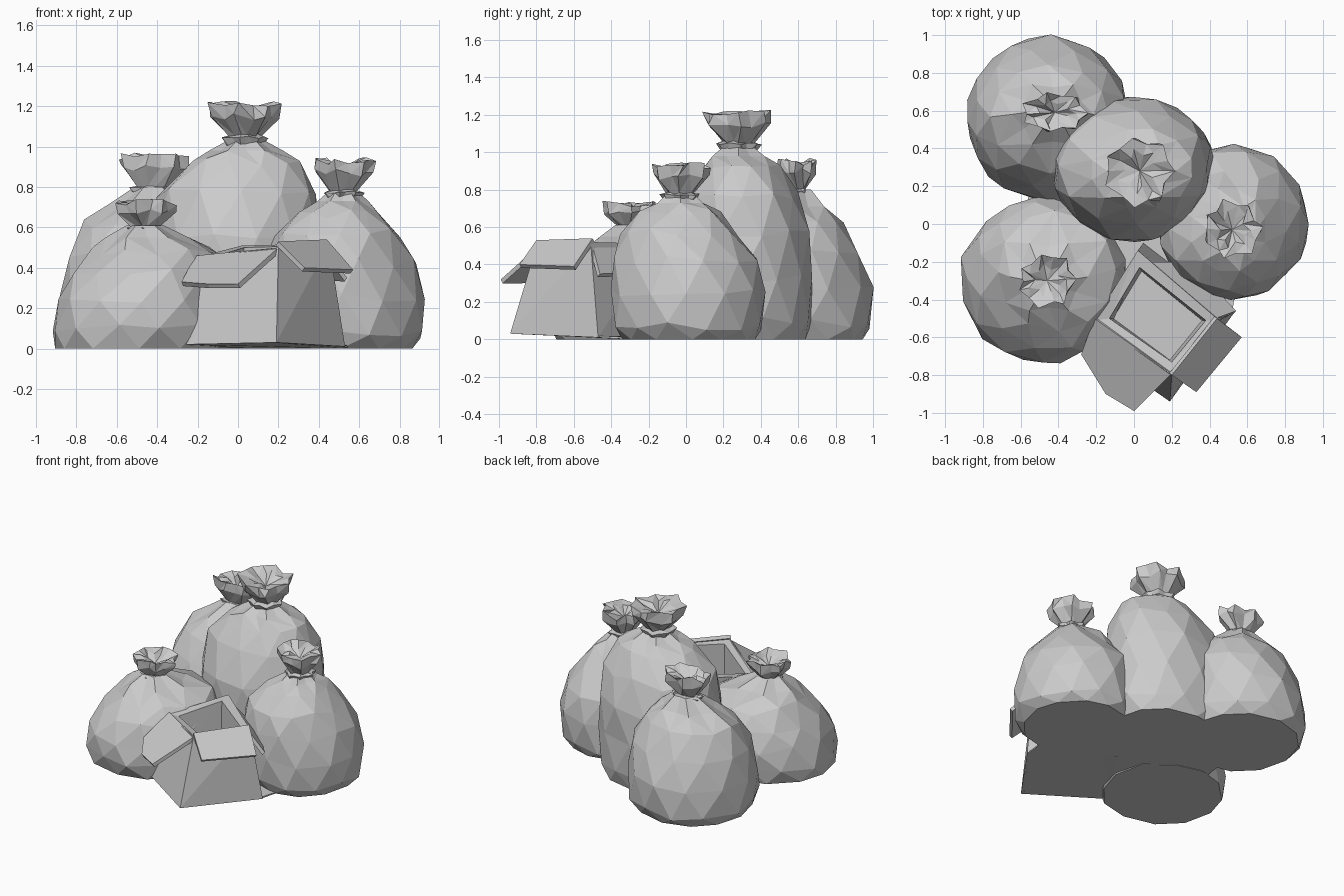
import bpy, bmesh, math, random
from mathutils import Vector

if "Cube" in bpy.data.objects:
    bpy.data.objects.remove(bpy.data.objects["Cube"])

random.seed(11)
grey = bpy.data.materials.new("dull grey")
grey.diffuse_color = (0.6, 0.6, 0.6, 1)
grey.use_nodes = True
grey.node_tree.nodes["Principled BSDF"].inputs["Base Color"].default_value = grey.diffuse_color


def finish(name, bm):
    bmesh.ops.recalc_face_normals(bm, faces=bm.faces)
    mesh = bpy.data.meshes.new(name)
    bm.to_mesh(mesh)
    bm.free()
    mesh.materials.append(grey)
    obj = bpy.data.objects.new(name, mesh)
    bpy.context.collection.objects.link(obj)


def ring(bm, z, cx, cy, rx, ry, n, turn=0.0, pleat=0.0, jitter=0.0, zj=0.0):
    """Uneven ring of points; pleat pushes every second point in and out."""
    verts = []
    for i in range(n):
        a = 2 * math.pi * (i + turn + random.uniform(-1, 1) * jitter * 4) / n
        k = 1 + pleat * (-1) ** i + random.uniform(-jitter, jitter)
        verts.append(bm.verts.new((cx + rx * k * math.cos(a), cy + ry * k * math.sin(a),
                                   z + random.uniform(-zj, zj))))
    return verts


def bridge(bm, low, high, puffed=False):
    """Triangulated strip; puffed picks the outward diagonal, else it is random."""
    n = len(low)
    axis = sum((v.co for v in low + high), Vector()) / (2 * n)
    for i in range(n):
        a, b, c, d = low[i], low[(i + 1) % n], high[(i + 1) % n], high[i]
        if puffed:
            first = ((a.co + c.co) / 2 - axis).length > ((b.co + d.co) / 2 - axis).length
        else:
            first = random.random() < 0.5
        for tri in (((a, b, c), (a, c, d)) if first else ((a, b, d), (b, c, d))):
            bm.faces.new(tri)


def cap(bm, loop, centre):
    v = bm.verts.new(centre)
    for i in range(len(loop)):
        bm.faces.new((loop[i], loop[(i + 1) % len(loop)], v))


def bag_body(name, levels, n=12):
    """levels: (z, centre x, centre y, radius x, radius y) from floor to neck."""
    bm = bmesh.new()
    loops = []
    last = len(levels) - 1
    for i, (z, cx, cy, rx, ry) in enumerate(levels):
        base = i == 0
        high = i >= last - 1
        loops.append(ring(bm, z, cx, cy, rx * 1.02, ry * 1.02, n, 0.5 * (i % 2) if not high else 0,
                          0.12 if high else 0.0, 0.0 if high else 0.025,
                          0.0 if base or high else 0.025))
    bm.faces.new(loops[0])
    for low, high in zip(loops, loops[1:]):
        bridge(bm, low, high, True)
    cap(bm, loops[-1], (levels[-1][1], levels[-1][2], levels[-1][0]))
    finish(name, bm)


def bag_tuft(name, x, y, z, top, rx, ry, n=14):
    """Pinched collar, flared gathered plastic and a sunken crumpled top."""
    bm = bmesh.new()
    h = top - z
    spec = [(0, 0.45, 0.05), (0.23, 0.64, 0.10), (0.27, 0.45, 0.08),
            (0.66, 0.92, 0.10), (0.91, 0.95, 0.10), (0.84, 0.55, 0.2)]
    loops = []
    for t, k, pleat in spec:
        loops.append(ring(bm, z + t * h, x, y, rx * k, ry * k, n, 0, pleat, 0.06,
                          0.09 * h if t > 0.5 else 0.03 * h))
    for low, high in zip(loops, loops[1:]):
        bridge(bm, low, high)
    cap(bm, loops[0][::-1], (x, y, z))
    cap(bm, loops[-1], (x, y, z + 0.65 * h))
    finish(name, bm)


# Tall middle bag
bag_body("middle_bag", [
    (0.00, 0.00, 0.29, 0.37, 0.35), (0.10, 0.00, 0.29, 0.41, 0.38),
    (0.32, 0.00, 0.29, 0.43, 0.38), (0.56, -0.01, 0.29, 0.42, 0.37),
    (0.77, 0.00, 0.30, 0.385, 0.30), (0.92, 0.04, 0.29, 0.27, 0.21),
    (0.98, 0.04, 0.28, 0.16, 0.14), (1.03, 0.04, 0.28, 0.08, 0.08)])
bag_tuft("middle_bag_tuft", 0.03, 0.28, 0.99, 1.23, 0.18, 0.18)

# Right bag
bag_body("right_bag", [
    (0.00, 0.52, 0.02, 0.33, 0.35), (0.07, 0.53, 0.01, 0.38, 0.39),
    (0.25, 0.53, 0.01, 0.39, 0.40), (0.42, 0.51, 0.00, 0.37, 0.38),
    (0.57, 0.49, -0.03, 0.31, 0.31), (0.67, 0.50, -0.03, 0.20, 0.22),
    (0.73, 0.52, -0.03, 0.11, 0.12), (0.77, 0.52, -0.03, 0.07, 0.08)])
bag_tuft("right_bag_tuft", 0.52, -0.03, 0.72, 0.95, 0.15, 0.155)

# Back left bag
bag_body("back_bag", [
    (0.00, -0.45, 0.56, 0.38, 0.38), (0.08, -0.46, 0.56, 0.42, 0.43),
    (0.27, -0.45, 0.56, 0.43, 0.43), (0.47, -0.44, 0.56, 0.40, 0.37),
    (0.62, -0.44, 0.56, 0.31, 0.28), (0.71, -0.43, 0.58, 0.19, 0.16),
    (0.80, -0.42, 0.60, 0.08, 0.07)])
bag_tuft("back_bag_tuft", -0.42, 0.59, 0.74, 0.97, 0.175, 0.10)

# Front left bag, slumped towards the carton
bag_body("front_bag", [
    (0.00, -0.50, -0.30, 0.40, 0.39), (0.10, -0.49, -0.30, 0.43, 0.43),
    (0.24, -0.47, -0.29, 0.41, 0.43), (0.38, -0.43, -0.27, 0.38, 0.39),
    (0.48, -0.41, -0.25, 0.31, 0.31), (0.55, -0.45, -0.28, 0.18, 0.18),
    (0.61, -0.46, -0.30, 0.08, 0.08)])
bag_tuft("front_bag_tuft", -0.46, -0.30, 0.55, 0.74, 0.15, 0.14)

# Flat underside closing the gaps between bags and carton
bm = bmesh.new()
outline = [(-0.57, 0.06, 0), (-0.55, -0.3, 0), (-0.4, -0.66, 0), (-0.26, -0.61, 0.019),
           (0.18, -0.92, 0.029), (0.52, -0.46, 0.009), (0.55, -0.3, 0), (0.6, 0.1, 0),
           (0.3, 0.35, 0), (-0.4, 0.4, 0), (-0.55, 0.22, 0)]
loops = [[bm.verts.new((x, y, z + h)) for x, y, z in outline] for h in (0.0, 0.01)]
bm.faces.new(loops[0])
bm.faces.new(loops[1])
bridge(bm, loops[0], loops[1])
finish("underside", bm)

# Open carton: outer walls, rim, inner walls and raised floor
bm = bmesh.new()
rows = [
    [(-0.27, -0.62, 0.02), (0.19, -0.94, 0.03), (0.53, -0.47, 0.01), (0.05, -0.10, 0.0)],
    [(-0.21, -0.51, 0.45), (0.20, -0.80, 0.50), (0.45, -0.51, 0.52), (0.02, -0.14, 0.51)],
    [(-0.13, -0.50, 0.45), (0.20, -0.73, 0.49), (0.38, -0.51, 0.51), (0.03, -0.23, 0.50)],
    [(-0.11, -0.50, 0.22), (0.19, -0.72, 0.22), (0.36, -0.51, 0.22), (0.04, -0.25, 0.22)],
]
loops = [[bm.verts.new(p) for p in row] for row in rows]
bm.faces.new(loops[0])
bm.faces.new(loops[-1])
for low, high in zip(loops, loops[1:]):
    bridge(bm, low, high, True)
finish("carton", bm)


def flap(name, points, thick=0.025):
    """Thin board folded out from the carton rim."""
    bm = bmesh.new()
    p = [Vector(q) for q in points]
    normal = (p[1] - p[0]).cross(p[2] - p[0]).normalized()
    normal *= -thick if normal.z > 0 else thick
    top = [bm.verts.new(q) for q in p]
    low = [bm.verts.new(q + normal) for q in p]
    bm.faces.new(top)
    bm.faces.new(low)
    bridge(bm, low, top)
    finish(name, bm)


flap("left_flap", [(-0.21, -0.50, 0.46), (0.20, -0.79, 0.50), (0.00, -0.99, 0.32),
                   (-0.15, -0.90, 0.32), (-0.28, -0.69, 0.33)])
flap("right_flap", [(0.20, -0.80, 0.53), (0.44, -0.50, 0.54), (0.57, -0.60, 0.39),
                    (0.33, -0.89, 0.40)])
flap("back_flap", [(0.43, -0.50, 0.50), (0.08, -0.20, 0.50), (0.30, -0.20, 0.36),
                   (0.54, -0.46, 0.35)])
